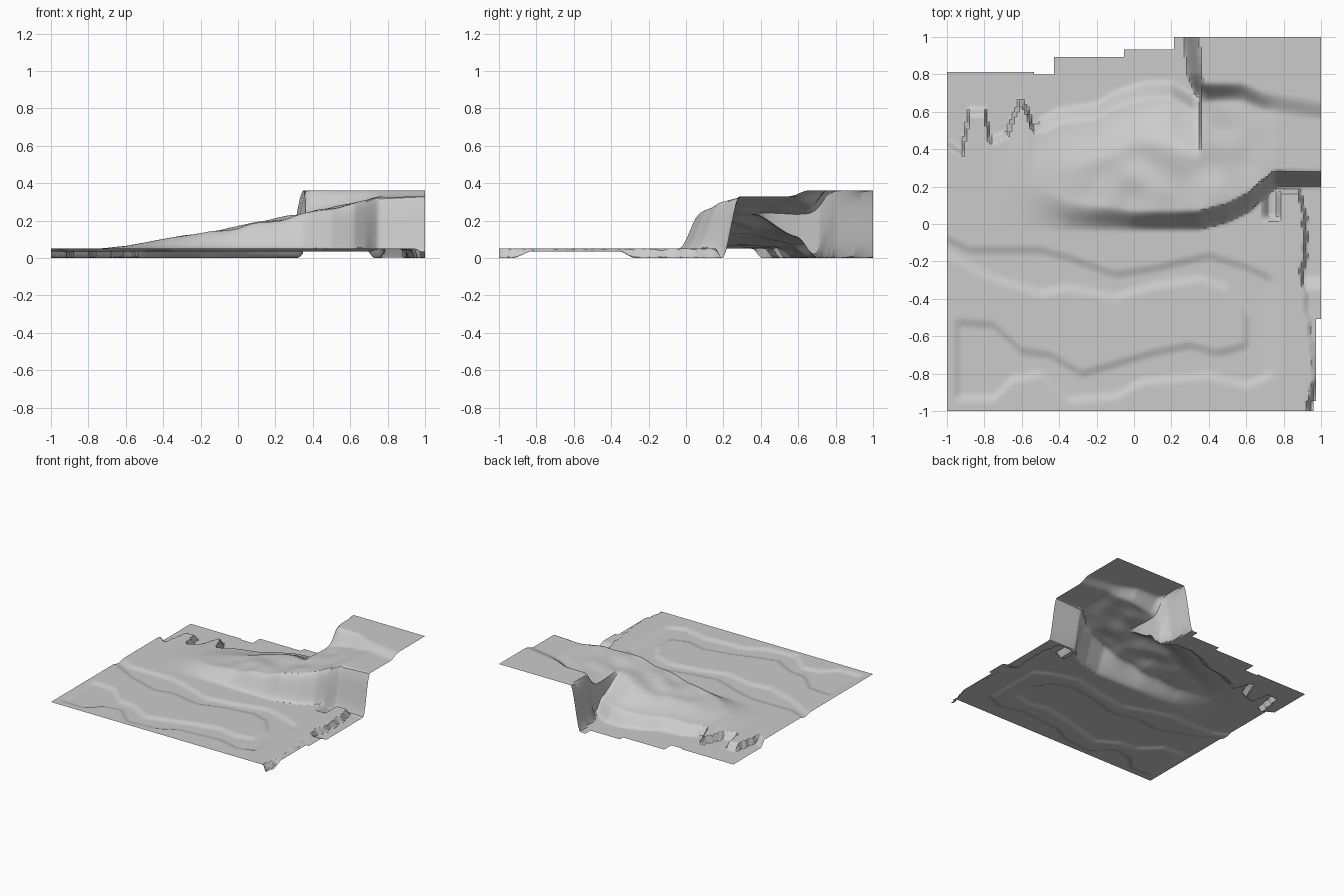
import bpy, bmesh
from mathutils import Vector, noise

if "Cube" in bpy.data.objects:
    bpy.data.objects.remove(bpy.data.objects["Cube"])

N = 150          # grid cells per side


def step(v, a, b):
    """Smooth 0..1 ramp from a to b."""
    t = min(1, max(0, (v - a) / (b - a)))
    return t * t * (3 - 2 * t)


def along(pts, x):
    """Linear interpolation along a short outline."""
    if x <= pts[0][0]:
        return pts[0][1]
    for (x0, y0), (x1, y1) in zip(pts, pts[1:]):
        if x <= x1:
            return y0 + (y1 - y0) * (x - x0) / (x1 - x0)
    return pts[-1][1]


# hill crest height above the plain, cliff foot and cliff width along x
CREST = [(-.75, 0), (-.6, .015), (-.35, .06), (0, .11), (.15, .145), (.4, .195), (.55, .225), (.75, .275), (1, .28)]
FOOT = [(-1, -.05), (.35, -.04), (.5, 0), (.62, .06), (.75, .19), (1, .195)]
WIDTH = [(-.6, .3), (-.35, .17), (0, .12), (.6, .12), (.75, .1), (1, .09)]
# northern edge of the raised ground
NORTH = [(-1, .43), (-.92, .38), (-.88, .6), (-.8, .6), (-.77, .44), (-.68, .48), (-.61, .66),
         (-.57, .6), (-.54, .5), (-.4, .57), (-.2, .6), (-.1, .66), (.05, .71), (.2, .71), (.32, .64), (.4, .64)]
# outer and inner banks of the looping channel
OUT_N = [(-1, -.08), (-.88, -.14), (-.5, -.14), (-.35, -.18), (-.1, -.27), (.1, -.24), (.4, -.17), (.6, -.23), (.75, -.3)]
IN_N = [(-1, -.16), (-.75, -.29), (-.5, -.37), (-.35, -.34), (-.1, -.39), (.1, -.33), (.35, -.29), (.5, -.34), (.6, -.48)]
IN_S = [(-1, -.52), (-.75, -.54), (-.6, -.68), (-.45, -.7), (-.28, -.8), (-.1, -.75), (.1, -.69), (.3, -.65), (.45, -.69), (.6, -.65)]
OUT_S = [(-.95, -.93), (-.75, -.93), (-.65, -.83), (-.5, -.8), (-.35, -.94), (-.1, -.92), (.05, -.84), (.4, -.81), (.6, -.86), (.75, -.8)]
# ragged eastern bank
EAST = [(-1, .94), (-.8, .96), (-.5, .93), (-.25, .9), (-.1, .92), (.1, .9), (.17, .87)]


def rough(x, y, scale, seed=0):
    return noise.noise(Vector((x * scale, y * scale, seed)))


def channel(x, y):
    w = .03
    outer = step(y, along(OUT_S, x) - w, along(OUT_S, x) + w) * (1 - step(y, along(OUT_N, x) - w, along(OUT_N, x) + w))
    outer *= 1 - step(x, .7, .77)
    if y < -.45:
        outer *= step(x, -.97, -.92)
    island = step(y, along(IN_S, x) - w, along(IN_S, x) + w) * (1 - step(y, along(IN_N, x) - w, along(IN_N, x) + w))
    island *= 1 - step(x, .57, .63)
    return outer * (1 - island)


def height(x, y):
    # raised plain with the shallow channel
    plain = .05 - .014 * channel(x, y)
    # lower ground to the east and in the notch below the cliff
    edge = along(EAST, y) + .02 * rough(x, y, 14)
    low = .035 * step(y, -.93, -.82) * (1 - step(y, -.36, -.27))
    drop = step(x, edge - .012, edge + .012)
    drop = max(drop, step(y, .16, .19) * step(x, .7, .76))
    drop = max(drop, step(y, .01, .05) * step(x, .68, .73) * (1 - step(x, .765, .785)))
    plain += (low - plain) * drop

    # sloping hill with a steep southern cliff
    foot, width = along(FOOT, x), along(WIDTH, x)
    rise = step(y, foot, foot + width)
    if x > .36:
        north, ground = 9, 1
    else:
        north = along(NORTH, x)
        ground = 1 - step(y, north - .025, north + .025)
    top = .05 + along(CREST, x)
    top += .018 * rough(x, y, 6) * step(x, -.6, 0) * (1 - step(x, .6, .85))
    shoulder = 1 - .65 * step(y, north - .3, north - .03)
    hill = (top - .05) * shoulder
    z = plain * (1 - rise) + (.05 + hill) * rise if rise else plain
    if north < 9:
        z *= 1 - step(y, north - .05, north + .06) if x > -.5 else ground

    # high plateau at the back right
    wall = along([(.6, .37), (.7, .36), (.8, .32), (1, .3)], y)
    lip = along([(.3, .72), (.58, .72), (.7, .67), (1, .62)], x)
    up = step(x, wall - .04, wall + .05) * step(y, lip - .07, lip + .04)
    z += (.362 - z) * up
    return max(0, z)


# terrain sheet
bm = bmesh.new()
bmesh.ops.create_grid(bm, x_segments=N, y_segments=N, size=1)
for v in bm.verts:
    v.co.z = height(v.co.x, v.co.y)


def outside(c):
    back = .82 if c.x < -.53 else .8 if c.x < -.43 else .9 if c.x < -.05 else .93 if c.x < .22 else 1.1
    right = .965 if c.y < -.95 else .98 if c.y < -.5 else 1.1
    return c.y > back or c.x > right


# stepped outer border
bmesh.ops.delete(bm, geom=[f for f in bm.faces if outside(f.calc_center_median())], context='FACES')
mesh = bpy.data.meshes.new("terrain")
bm.to_mesh(mesh)
bm.free()
terrain = bpy.data.objects.new("terrain", mesh)
bpy.context.collection.objects.link(terrain)
bpy.context.view_layer.objects.active = terrain
terrain.select_set(True)
bpy.ops.object.shade_smooth_by_angle()
